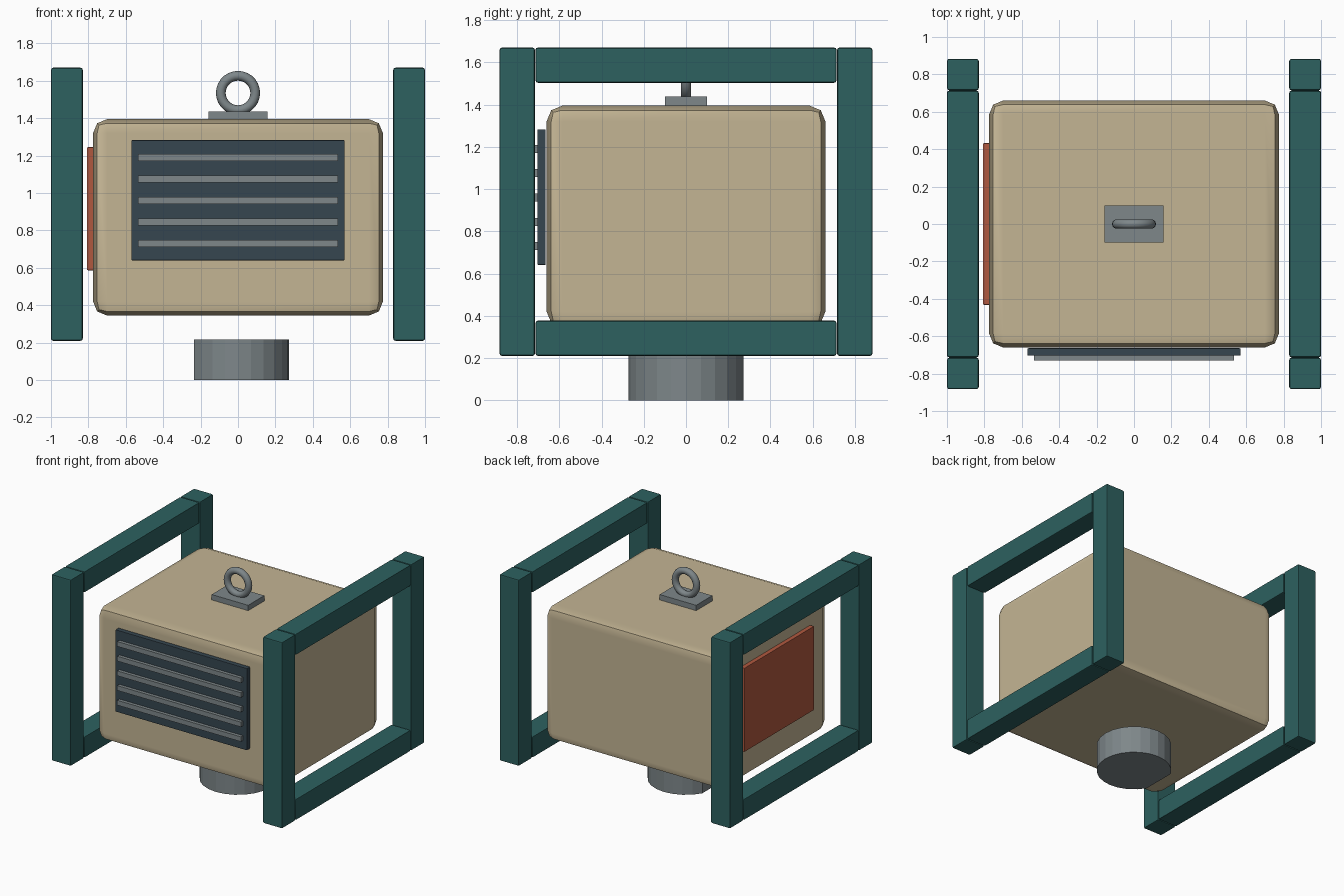
import bpy, bmesh, math

if "Cube" in bpy.data.objects:
    bpy.data.objects.remove(bpy.data.objects["Cube"])

def mat(name, rgb):
    m = bpy.data.materials.new(name)
    lin = [((c / 255 + 0.055) / 1.055) ** 2.4 for c in rgb]
    m.diffuse_color = (*lin, 1)
    m.use_nodes = True
    m.node_tree.nodes["Principled BSDF"].inputs["Base Color"].default_value = m.diffuse_color
    return m

TAN = mat("tan paint", (196, 181, 148))
TEAL = mat("teal frame paint", (45, 97, 96))
SLATE = mat("dark slate", (54, 70, 80))
STEEL = mat("grey steel", (126, 135, 138))
RUST = mat("rust orange", (176, 88, 63))

def finish(ob, name, material, angle=30):
    ob.name = name
    ob.data.materials.append(material)
    bpy.ops.object.select_all(action='DESELECT')
    ob.select_set(True)
    bpy.context.view_layer.objects.active = ob
    bpy.ops.object.shade_smooth_by_angle(angle=math.radians(angle))
    return ob

def box(name, lo, hi, material, bevel=0, segs=2):
    bpy.ops.mesh.primitive_cube_add(size=1)
    ob = bpy.context.object
    for v in ob.data.vertices:
        v.co = [(a + b) / 2 + c * (b - a) for a, b, c in zip(lo, hi, v.co)]
    finish(ob, name, material)
    if bevel:
        b = ob.modifiers.new("bevel", 'BEVEL')
        b.width, b.segments, b.harden_normals = bevel, segs, True
        bpy.ops.object.modifier_apply(modifier="bevel")
        bpy.ops.object.shade_smooth_by_angle(angle=math.radians(30))
    return ob

# main housing
box("housing", (-0.775, -0.66, 0.345), (0.775, 0.66, 1.395), TAN, 0.075)

# side frames: two posts and two rails each
for side, s in (("left", -1), ("right", 1)):
    x0, x1 = sorted((s * 0.83, s * 1.0))
    for end, e in (("front", -1), ("back", 1)):
        y0, y1 = sorted((e * 0.715, e * 0.883))
        box(f"{side}_{end}_post", (x0, y0, 0.21), (x1, y1, 1.67), TEAL, 0.012)
    for level, z in (("lower", 0.21), ("upper", 1.503)):
        box(f"{side}_{level}_rail", (x0, -0.713, z), (x1, 0.713, z + 0.167), TEAL, 0.012)

# front vent with slats
box("vent_panel", (-0.57, -0.704, 0.64), (0.57, -0.664, 1.283), SLATE, 0.006)
for i in range(5):
    z = 0.73 + 0.115 * i
    box(f"vent_slat_{i + 1}", (-0.535, -0.73, z - 0.019), (0.535, -0.70, z + 0.019), STEEL)

# access panel on the left side
box("access_panel", (-0.808, -0.432, 0.587), (-0.77, 0.432, 1.245), RUST, 0.006)

# lifting eye on its plate
box("lifting_plate", (-0.158, -0.1, 1.39), (0.158, 0.1, 1.437), STEEL)
bpy.ops.mesh.primitive_torus_add(location=(0, 0, 1.535), rotation=(math.pi / 2, 0, 0),
                                 major_radius=0.092, minor_radius=0.026,
                                 major_segments=28, minor_segments=10)
finish(bpy.context.object, "lifting_eye", STEEL, 40)

# round foot with one flat on the left
bm = bmesh.new()
ring = [bm.verts.new((0.273 * math.cos(a), 0.273 * math.sin(a), 0))
        for a in (math.radians(-150 + 15 * k) for k in range(21))]
base = bm.faces.new(ring)
top = bmesh.ops.extrude_face_region(bm, geom=[base], use_keep_orig=True)["geom"]
bmesh.ops.translate(bm, verts=[g for g in top if isinstance(g, bmesh.types.BMVert)], vec=(0, 0, 0.217))
bmesh.ops.recalc_face_normals(bm, faces=bm.faces)
mesh = bpy.data.meshes.new("foot")
bm.to_mesh(mesh)
foot = bpy.data.objects.new("foot", mesh)
bpy.context.collection.objects.link(foot)
finish(foot, "foot", STEEL, 10)
